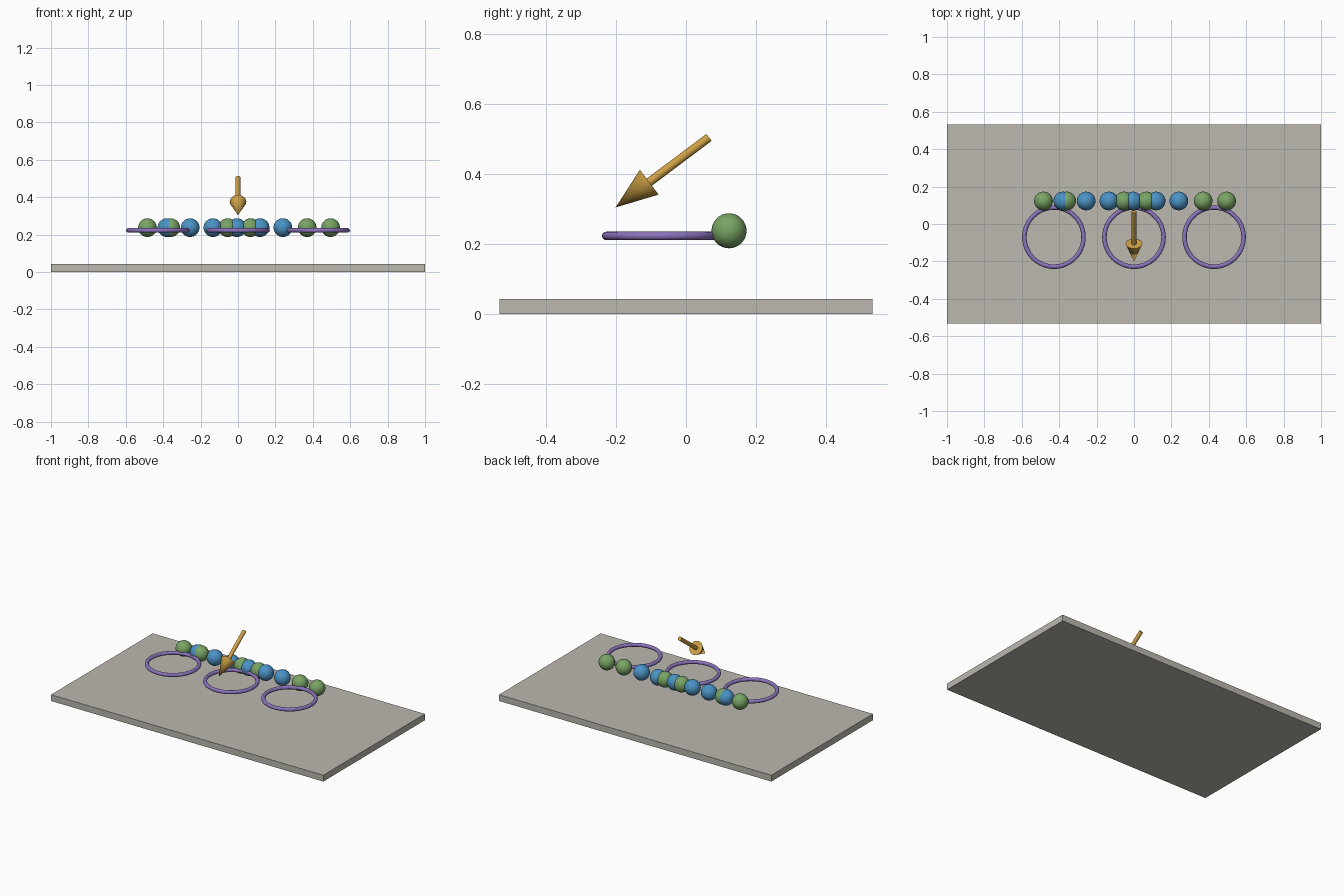
import bpy
from math import radians
from mathutils import Vector

cube = bpy.data.objects.get("Cube")
if cube:
    bpy.data.objects.remove(cube, do_unlink=True)


def material(name, rgb):
    mat = bpy.data.materials.new(name)
    mat.use_nodes = True
    colour = (*rgb, 1)
    mat.diffuse_color = colour
    bsdf = next(n for n in mat.node_tree.nodes if n.type == "BSDF_PRINCIPLED")
    bsdf.inputs["Base Color"].default_value = colour
    return mat


stone = material("warm grey", (0.50, 0.48, 0.43))
green = material("leaf green", (0.19, 0.37, 0.13))
blue = material("sky blue", (0.07, 0.29, 0.56))
purple = material("violet", (0.26, 0.17, 0.50))
gold = material("gold", (0.62, 0.36, 0.06))


def finish(name, mat, smooth=True):
    obj = bpy.context.object
    obj.name = name
    obj.data.materials.append(mat)
    if smooth:
        bpy.ops.object.shade_smooth_by_angle(angle=radians(40))
    return obj


def ball(name, x, mat):
    bpy.ops.mesh.primitive_uv_sphere_add(
        segments=32, ring_count=16, radius=0.05, location=(x, 0.123, 0.237))
    finish(name, mat)


def taper(name, start, end, r1, r2):
    """Round bar or cone running from start to end."""
    axis = end - start
    bpy.ops.mesh.primitive_cone_add(
        vertices=32, radius1=r1, radius2=r2, depth=axis.length,
        location=(start + end) / 2,
        rotation=axis.to_track_quat("Z", "Y").to_euler())
    finish(name, gold)


# Base slab
bpy.ops.mesh.primitive_cube_add(size=1, location=(0, 0, 0.021))
bpy.context.object.scale = (2, 1.066, 0.042)
finish("base_slab", stone, smooth=False)

# Flat rings floating above the slab
for side, x in (("right", -0.428), ("middle", 0), ("left", 0.428)):
    bpy.ops.mesh.primitive_torus_add(
        major_segments=64, minor_segments=16, major_radius=0.158,
        minor_radius=0.012, location=(x, -0.07, 0.2225))
    finish(side + "_ring", purple)

# Row of balls behind the rings
for i, x in enumerate((-0.484, -0.36, -0.055, 0.067, 0.37, 0.495)):
    ball(f"green_ball_{i + 1}", x, green)
for i, x in enumerate((-0.38, -0.256, -0.134, -0.006, 0.118, 0.24)):
    ball(f"blue_ball_{i + 1}", x, blue)

# Arrow sloping down to the front
tip = Vector((0, -0.201, 0.304))
neck = Vector((0, -0.105, 0.376))
tail = Vector((0, 0.066, 0.504))
taper("arrow_head", neck, tip, 0.0445, 0)
taper("arrow_shaft", tail, neck, 0.0125, 0.0125)
